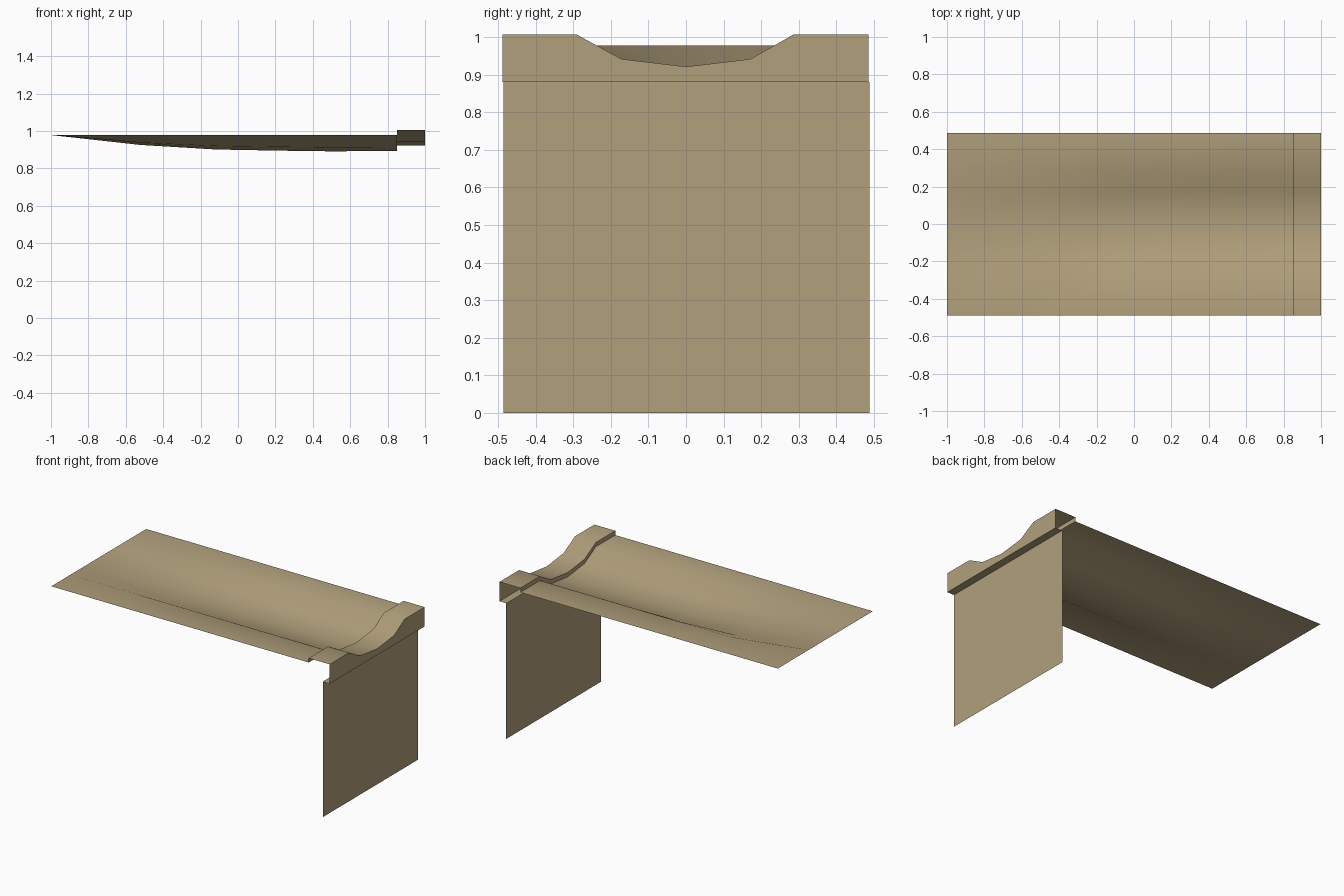
import bpy

cube = bpy.data.objects.get("Cube")
if cube:
    bpy.data.objects.remove(cube, do_unlink=True)

tan = bpy.data.materials.new("tan")
tan.use_nodes = True
colour = (0.44, 0.35, 0.20, 1)
tan.diffuse_color = colour
tan.node_tree.nodes["Principled BSDF"].inputs["Base Color"].default_value = colour

# Cross-section: y position and share of the full dip
PROFILE = [(-0.488, 0), (-0.29, 0), (-0.172, 0.76), (0, 1),
           (0.172, 0.76), (0.285, 0), (0.486, 0)]


def section(x, z, dip):
    """One dished row across the width."""
    return [(x, y, z - dip * share) for y, share in PROFILE]


def loft(name, rows):
    """Join matching rows of points into an open sheet."""
    n = len(rows[0])
    verts = [p for row in rows for p in row]
    faces = [(r * n + i, (r + 1) * n + i, (r + 1) * n + i + 1, r * n + i + 1)
             for r in range(len(rows) - 1) for i in range(n - 1)]
    mesh = bpy.data.meshes.new(name)
    mesh.from_pydata(verts, [], faces)
    mesh.materials.append(tan)
    obj = bpy.data.objects.new(name, mesh)
    bpy.context.collection.objects.link(obj)
    bpy.ops.object.select_all(action="DESELECT")
    obj.select_set(True)
    bpy.context.view_layer.objects.active = obj
    bpy.ops.object.shade_smooth_by_angle(angle=0.7)
    return obj


# Long dished bed, flat at the far end and deepest near the rim
DIPS = [(-1, 0), (-0.52, 0.053), (-0.12, 0.077), (0.2, 0.083),
        (0.5, 0.087), (0.85, 0.085)]
loft("dished_bed", [section(x, 0.978, dip) for x, dip in DIPS])

# Raised rim: inner step, top, outer skirt and turned-in lip
loft("raised_rim", [
    section(0.85, 0.978, 0.085),
    section(0.85, 1.006, 0.085),
    section(1, 1.006, 0.085),
    section(1, 0.88, 0),
    section(0.95, 0.88, 0),
])

# Thin upright wall under the rim
loft("upright_wall", [[(0.95, y, z) for y in (-0.486, 0.488)] for z in (0.88, 0)])
